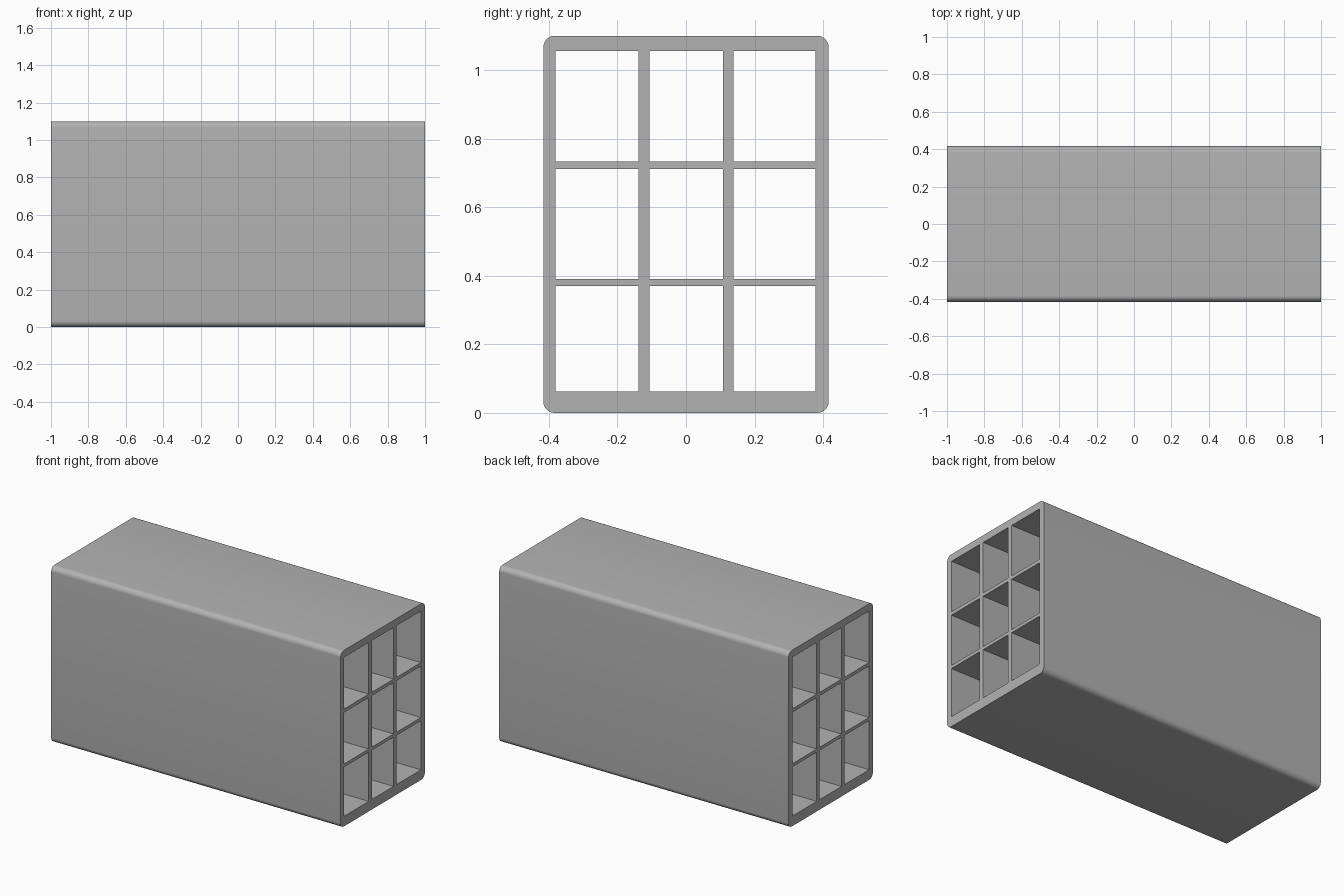
import bpy, bmesh, math
from mathutils import Matrix

cube = bpy.data.objects.get("Cube")
if cube:
    bpy.data.objects.remove(cube, do_unlink=True)

LENGTH, HALF_WIDTH, HEIGHT, RADIUS = 2.0, 0.416, 1.10, 0.033
COLUMNS = [(-0.38, -0.138), (-0.107, 0.108), (0.138, 0.378)]
ROWS = [(0.063, 0.37), (0.39, 0.711), (0.733, 1.055)]

grey = bpy.data.materials.new("plain_grey")
grey.use_nodes = True
color = (0.45, 0.45, 0.45, 1.0)
grey.diffuse_color = color
grey.node_tree.nodes["Principled BSDF"].inputs["Base Color"].default_value = color


def rounded_outline(steps=8):
    """Outer profile: a rectangle with an arc at each corner."""
    points = []
    corners = [(1, 1), (-1, 1), (-1, -1), (1, -1)]
    for quarter, (sx, sz) in enumerate(corners):
        cy = sx * (HALF_WIDTH - RADIUS)
        cz = HEIGHT / 2 + sz * (HEIGHT / 2 - RADIUS)
        for i in range(steps + 1):
            a = (quarter + i / steps) * math.pi / 2
            points.append((cy + RADIUS * math.cos(a), cz + RADIUS * math.sin(a)))
    return points


def add_loop(curve, points):
    spline = curve.splines.new("POLY")
    spline.points.add(len(points) - 1)
    for p, (u, v) in zip(spline.points, points):
        p.co = (u, v, 0, 1)
    spline.use_cyclic_u = True


# Cross-section with nine cells, extruded along the length
profile = bpy.data.curves.new("block_profile", "CURVE")
profile.dimensions = "2D"
profile.fill_mode = "BOTH"
profile.extrude = LENGTH / 2
add_loop(profile, rounded_outline())
for y0, y1 in COLUMNS:
    for z0, z1 in ROWS:
        add_loop(profile, [(y0, z0), (y0, z1), (y1, z1), (y1, z0)])

block = bpy.data.objects.new("hollow_block", profile)
bpy.context.collection.objects.link(block)
bpy.ops.object.select_all(action="DESELECT")
block.select_set(True)
bpy.context.view_layer.objects.active = block
bpy.ops.object.convert(target="MESH")
block = bpy.context.object
block.name = "hollow_block"

# Profile axes become y and z, extrusion runs along x
mesh = block.data
mesh.transform(Matrix(((0, 0, 1, 0), (1, 0, 0, 0), (0, 1, 0, 0), (0, 0, 0, 1))))
bm = bmesh.new()
bm.from_mesh(mesh)
bmesh.ops.remove_doubles(bm, verts=bm.verts, dist=0.0005)
bmesh.ops.recalc_face_normals(bm, faces=bm.faces)
bm.to_mesh(mesh)
bm.free()

mesh.materials.clear()
mesh.materials.append(grey)
bpy.ops.object.shade_smooth_by_angle(angle=math.radians(30))
